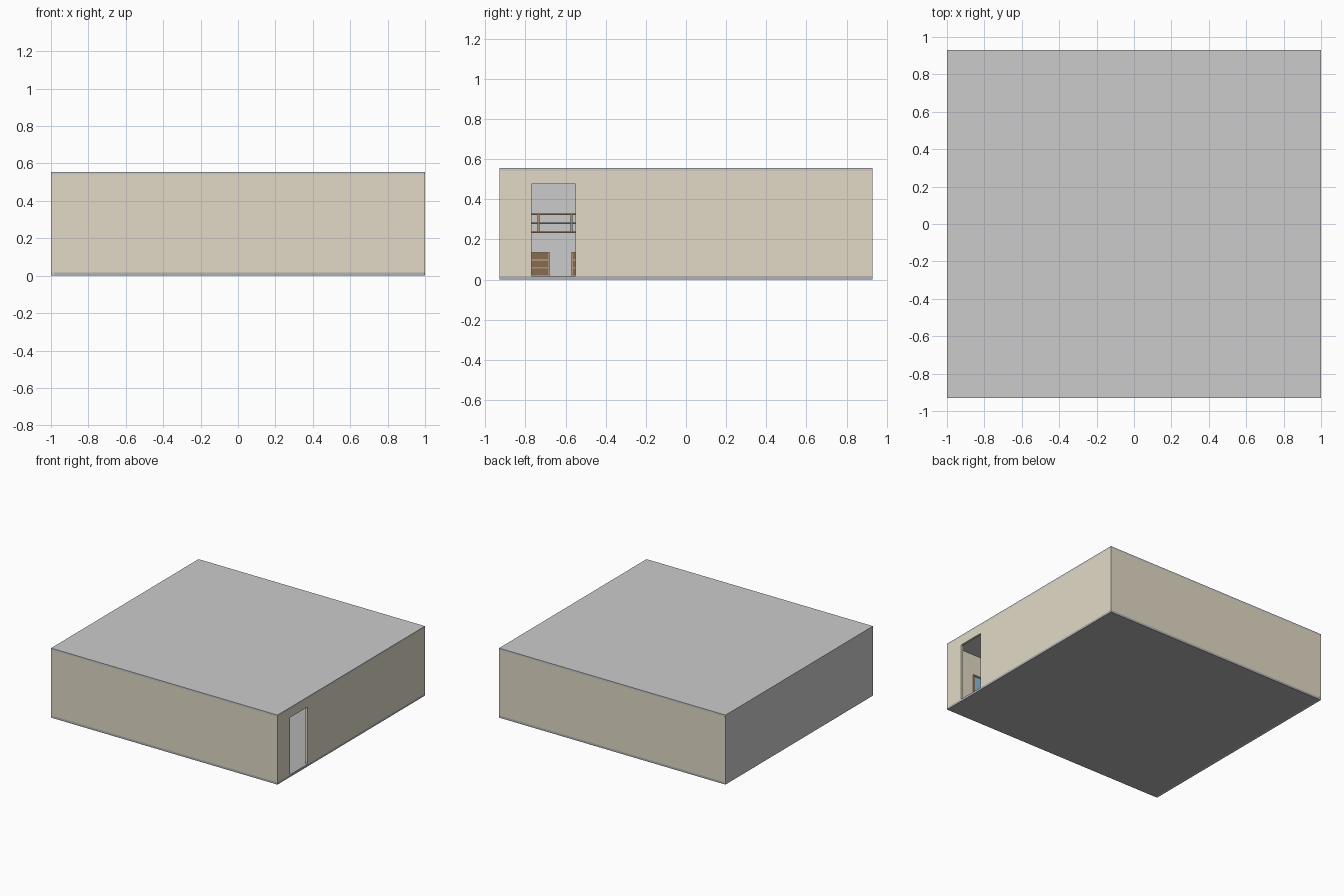
import bpy, bmesh

if "Cube" in bpy.data.objects:
    bpy.data.objects.remove(bpy.data.objects["Cube"])

# Overall sizes
HX, HY, H = 1.0, 0.93, 0.555      # half width, half depth, height
T = 0.018                         # wall / slab thickness
Z0, Z1 = T, H - 0.015             # floor top, ceiling underside


def material(name, rgb):
    m = bpy.data.materials.new(name)
    m.diffuse_color = (*rgb, 1)
    m.use_nodes = True
    m.node_tree.nodes["Principled BSDF"].inputs["Base Color"].default_value = m.diffuse_color
    return m


BEIGE = material("beige_plaster", (0.76, 0.70, 0.57))
FLOOR = material("floor_grey", (0.45, 0.45, 0.45))
WOOD = material("dark_wood", (0.25, 0.15, 0.08))
FRAME = material("light_wood", (0.42, 0.30, 0.19))
BLUE = material("blue_glass", (0.25, 0.50, 0.68))


def finish(bm, name, mat):
    bmesh.ops.recalc_face_normals(bm, faces=bm.faces)
    me = bpy.data.meshes.new(name)
    bm.to_mesh(me)
    bm.free()
    ob = bpy.data.objects.new(name, me)
    bpy.context.collection.objects.link(ob)
    if mat:
        me.materials.append(mat)
    return ob


def box(name, x, y, z, mat=None):
    """Axis-aligned box from (min, max) pairs."""
    bm = bmesh.new()
    bmesh.ops.create_cube(bm, size=1)
    for v in bm.verts:
        v.co = [r[0] if c < 0 else r[1] for c, r in zip(v.co, (x, y, z))]
    return finish(bm, name, mat)


# Floor and ceiling slabs
box("floor_slab", (-HX + T, HX), (-HY, HY), (0, Z0), FLOOR)
box("ceiling_slab", (-HX + T, HX), (-HY, HY), (Z1, H))

# Front and back walls, grey left wall covering the full side
for name, s in (("front_wall", -1), ("back_wall", 1)):
    box(name, (-HX + 0.001, HX), tuple(sorted((s * HY, s * (HY - T)))), (Z0, Z1), BEIGE)
box("left_wall", (-HX, -HX + T), (-HY + 0.001, HY - 0.001), (0, H))

# Right wall: one profile with the doorway notched out, extruded to thickness
D0, D1, DZ = -0.77, -0.55, 0.475
A = HY - T
profile = [(-A, Z0), (D0, Z0), (D0, DZ), (D1, DZ), (D1, Z0), (A, Z0), (A, Z1), (-A, Z1)]
bm = bmesh.new()
face = bm.faces.new([bm.verts.new((HX, y, z)) for y, z in profile])
ext = bmesh.ops.extrude_face_region(bm, geom=[face])
bmesh.ops.translate(bm, vec=(-T, 0, 0),
                    verts=[g for g in ext["geom"] if isinstance(g, bmesh.types.BMVert)])
finish(bm, "right_wall", BEIGE)


# Low drawer cabinets against the left wall
def cabinet(y0, y1):
    xb, xf, top = -HX + T, -0.86, 0.137
    box("cabinet_body", (xb, xf), (y0, y1), (Z0, top), FRAME)
    step = (top - Z0) / 3
    for i in range(3):
        z = Z0 + i * step
        box("cabinet_drawer", (xf, xf + 0.006), (y0 + 0.008, y1 - 0.008),
            (z + 0.004, z + step - 0.004), WOOD)


cabinet(-0.87, -0.68)
cabinet(-0.57, -0.38)

# Open wall shelf above the cabinets
SX = (-HX + T, -0.91)
for z in (0.235, 0.280, 0.325):
    box("shelf_board", SX, (-0.905, -0.40), (z - 0.003, z + 0.003), WOOD)
for y in (-0.90, -0.735, -0.57, -0.405):
    box("shelf_upright", SX, (y - 0.005, y + 0.005), (0.238, 0.322), FRAME)

# Framed blue pane on the inside of the front wall
WY, X0, X1, P0, P1 = -HY + T, 0.45, 0.77, 0.17, 0.37
box("pane", (X0 + 0.012, X1 - 0.012), (WY, WY + 0.006), (P0 + 0.012, P1 - 0.012), BLUE)
for x in (X0, X1 - 0.012):
    box("pane_frame_side", (x, x + 0.012), (WY, WY + 0.012), (P0, P1), FRAME)
for z in (P0, P1 - 0.012):
    box("pane_frame_rail", (X0 + 0.012, X1 - 0.012), (WY, WY + 0.012), (z, z + 0.012), FRAME)
